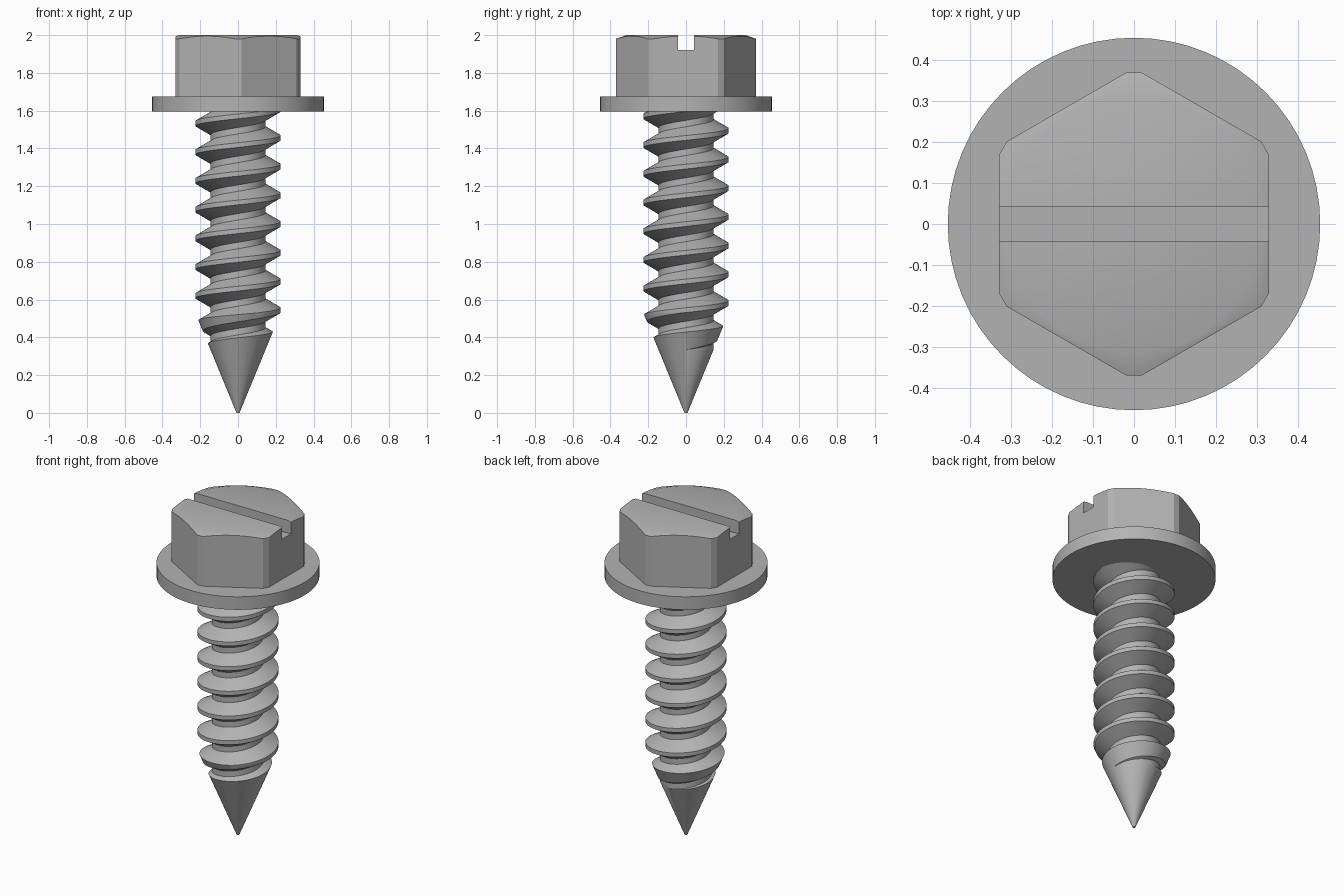
import bpy, bmesh
from math import cos, sin, pi, radians, sqrt

cube = bpy.data.objects.get("Cube")
if cube:
    bpy.data.objects.remove(cube)

steel = bpy.data.materials.new("grey_steel")
steel.use_nodes = True
GREY = (0.45, 0.45, 0.45, 1)
steel.diffuse_color = GREY
steel.node_tree.nodes["Principled BSDF"].inputs["Base Color"].default_value = GREY


def make(name, bm):
    bmesh.ops.recalc_face_normals(bm, faces=bm.faces[:])
    mesh = bpy.data.meshes.new(name)
    bm.to_mesh(mesh)
    bm.free()
    mesh.materials.append(steel)
    ob = bpy.data.objects.new(name, mesh)
    bpy.context.collection.objects.link(ob)
    return ob


def loft(name, rings):
    """Closed solid through a stack of equal-length rings."""
    bm = bmesh.new()
    rows = [[bm.verts.new(p) for p in ring] for ring in rings]
    n = len(rows[0])
    for a, b in zip(rows, rows[1:]):
        for i in range(n):
            k = (i + 1) % n
            bm.faces.new((a[i], a[k], b[k], b[i]))
    bm.faces.new(rows[0])
    bm.faces.new(rows[-1])
    return make(name, bm)


def lathe(name, profile, n=64):
    return loft(name, [[(r * cos(2 * pi * i / n), r * sin(2 * pi * i / n), z)
                        for i in range(n)] for r, z in profile])


def select(ob):
    bpy.ops.object.select_all(action='DESELECT')
    ob.select_set(True)
    bpy.context.view_layer.objects.active = ob


def boolean(ob, tool, operation):
    mod = ob.modifiers.new("cut", 'BOOLEAN')
    mod.object, mod.operation, mod.solver = tool, operation, 'EXACT'
    select(ob)
    bpy.ops.object.modifier_apply(modifier=mod.name)
    bpy.data.objects.remove(tool)


def smooth(ob, angle):
    select(ob)
    bpy.ops.object.shade_smooth_by_angle(angle=radians(angle))


# Threaded shank: trapezoid profile swept up a right-handed helix
ROOT, CREST, PITCH, STEPS, TURNS = 0.145, 0.226, 0.152, 64, 14
PROFILE = [(ROOT, -0.059), (CREST, -0.0125), (CREST, 0.0125), (ROOT, 0.059)]
START = 1.456 - 11 * PITCH
bm = bmesh.new()
rows = []
for i in range(STEPS * TURNS + 1):
    t = 2 * pi * i / STEPS
    rows.append([bm.verts.new((r * cos(t), r * sin(t), START + PITCH * i / STEPS + dz))
                 for r, dz in PROFILE])
for i in range(len(rows) - 1):
    a, b = rows[i], rows[i + 1]
    for j in range(3):
        bm.faces.new((a[j], b[j], b[j + 1], a[j + 1]))
    if i + STEPS + 1 < len(rows):
        bm.faces.new((a[3], b[3], rows[i + STEPS + 1][0], rows[i + STEPS][0]))
# Close both ends on the axis
# (the low end is a full turn below the tip, the high end is inside the head)
low, high = bm.verts.new((0, 0, -0.5)), bm.verts.new((0, 0, 2.2))
for e in [e for e in bm.edges if e.is_boundary]:
    apex = low if e.verts[0].co.z < 1 else high
    bm.faces.new((e.verts[0], e.verts[1], apex))
shank = make("threaded_shank", bm)

# Conical point trims the thread
tip = lathe("tip_envelope", [(0.008, 0), (0.26, 0.612), (0.26, 1.63)], 96)
boolean(shank, tip, 'INTERSECT')
smooth(shank, 25)

# Washer flange
smooth(lathe("washer_flange", [(0.455, 1.595), (0.455, 1.675)]), 30)

# Hexagonal head with clipped corners
FLAT, CORNER = 0.33, 0.37
half = (2 * FLAT / sqrt(3) - CORNER) * sqrt(3)
outline = []
for k in range(6):
    a = pi / 6 + k * pi / 3
    for s in (-half, half):
        outline.append((CORNER * cos(a) - s * sin(a), CORNER * sin(a) + s * cos(a)))
head = loft("hex_head", [[(x, y, z) for x, y in outline] for z in (1.65, 2.1)])

# Conical chamfer around the top, then the driver slot
dome = lathe("chamfer_envelope", [(0.42, 1.66), (0.42, 1.963), (0.315, 2.0)], 96)
boolean(head, dome, 'INTERSECT')
slot = loft("slot_cutter", [[(-1, -0.043, z), (1, -0.043, z), (1, 0.043, z), (-1, 0.043, z)]
                            for z in (1.922, 2.2)])
boolean(head, slot, 'DIFFERENCE')
smooth(head, 25)
